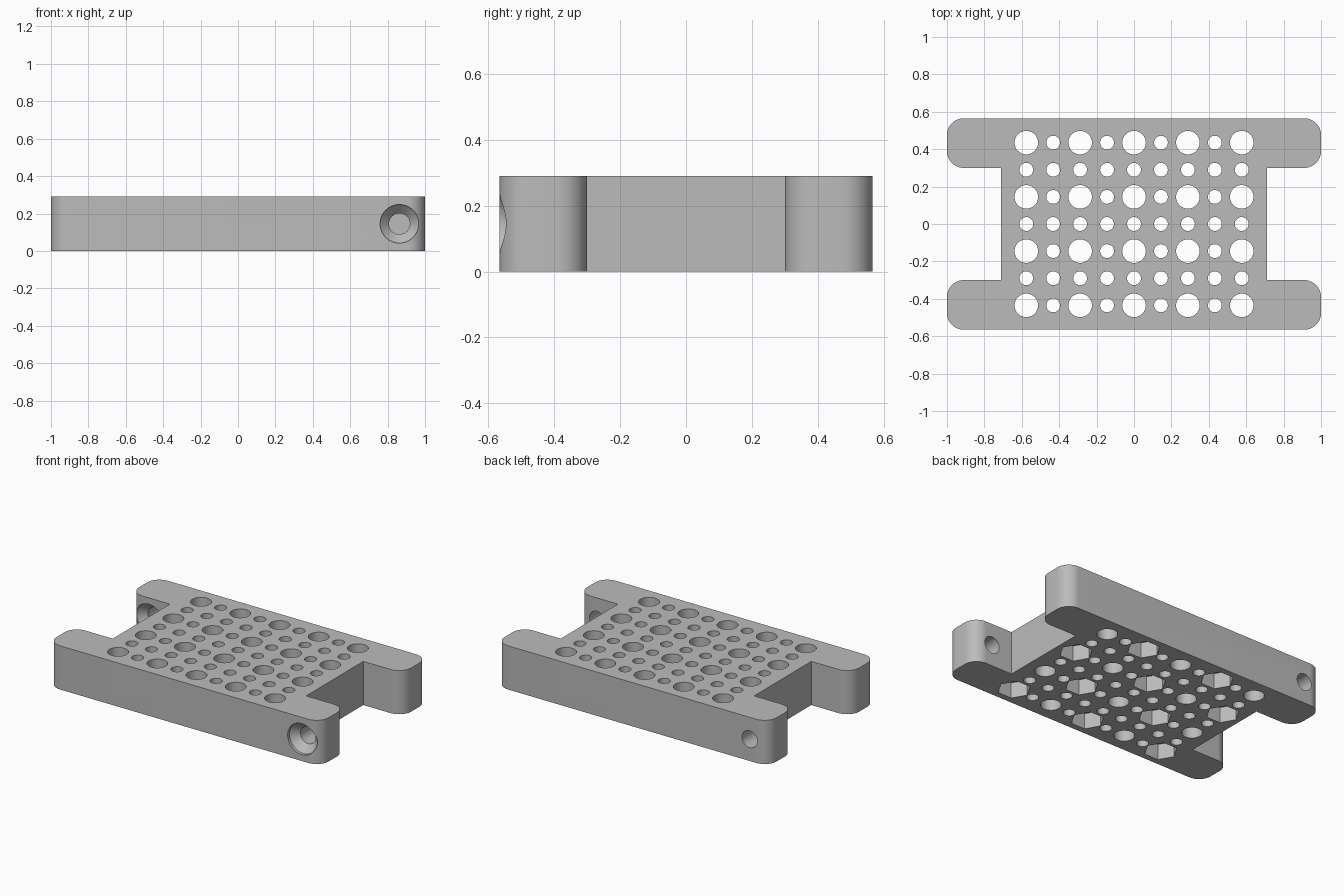
import bpy, bmesh, math
from mathutils import Matrix, Vector

cube = bpy.data.objects.get("Cube")
if cube:
    bpy.data.objects.remove(cube, do_unlink=True)

H = 0.29                      # plate thickness
PITCH_X, PITCH_Y = 0.144, 0.145
ARM_X, ARM_Y, NOTCH_X, NOTCH_Y, FILLET = 1.0, 0.565, 0.71, 0.30, 0.09
SCREW_X = 0.863

grey = bpy.data.materials.new("plain grey")
grey.use_nodes = True
colour = (0.5, 0.5, 0.5, 1)
grey.diffuse_color = colour
grey.node_tree.nodes["Principled BSDF"].inputs["Base Color"].default_value = colour


def make_object(name, bm):
    bmesh.ops.recalc_face_normals(bm, faces=bm.faces)
    mesh = bpy.data.meshes.new(name)
    bm.to_mesh(mesh)
    bm.free()
    mesh.materials.append(grey)
    obj = bpy.data.objects.new(name, mesh)
    bpy.context.collection.objects.link(obj)
    return obj


def add_prism(bm, x, y, z0, z1, radius, sides, turn=0.0):
    place = Matrix.Translation((x, y, (z0 + z1) / 2)) @ Matrix.Rotation(turn, 4, 'Z')
    bmesh.ops.create_cone(bm, cap_ends=True, segments=sides, radius1=radius,
                          radius2=radius, depth=z1 - z0, matrix=place)


def add_screw_hole(bm, x, y):
    # Straight mouth, conical seat and shank, running along +y from the face at y
    profile = [(-0.05, 0.103), (0.02, 0.103), (0.068, 0.056), (0.32, 0.056)]
    sides = 48
    rings = []
    for depth, r in profile:
        ring = []
        for k in range(sides):
            a = math.tau * k / sides
            ring.append(bm.verts.new((x + r * math.cos(a), y + depth, H / 2 + r * math.sin(a))))
        rings.append(ring)
    for a, b in zip(rings, rings[1:]):
        for k in range(sides):
            n = (k + 1) % sides
            bm.faces.new((a[k], a[n], b[n], b[k]))
    bm.faces.new(rings[0])
    bm.faces.new(rings[-1])


# Plate outline: one quarter, then mirrored round
quarter = [Vector((NOTCH_X, NOTCH_Y))]
for centre_y, start in ((NOTCH_Y + FILLET, -90), (ARM_Y - FILLET, 0)):
    for k in range(13):
        a = math.radians(start + 90 * k / 12)
        quarter.append(Vector((ARM_X - FILLET + FILLET * math.cos(a),
                               centre_y + FILLET * math.sin(a))))
outline = []
for sx, sy in ((1, 1), (-1, 1), (-1, -1), (1, -1)):
    part = [(p.x * sx, p.y * sy) for p in quarter]
    outline += part if sx * sy > 0 else part[::-1]

bm = bmesh.new()
base = bm.faces.new([bm.verts.new((x, y, 0)) for x, y in outline])
top = bmesh.ops.extrude_face_region(bm, geom=[base])
bmesh.ops.translate(bm, vec=(0, 0, H),
                    verts=[v for v in top["geom"] if isinstance(v, bmesh.types.BMVert)])
plate = make_object("mounting_plate", bm)

# Grid of large and small through holes, with nut pockets on alternate large holes
holes, pockets, screws = bmesh.new(), bmesh.new(), bmesh.new()
for i in range(-4, 5):
    for j in range(-3, 4):
        x, y = i * PITCH_X, j * PITCH_Y
        large = i % 2 == 0 and j % 2 != 0
        add_prism(holes, x, y, -0.05, H + 0.05, 0.063 if large else 0.037,
                  40 if large else 28)
        if large and (i // 2 + (3 - j) // 2) % 2 == 1:
            add_prism(pockets, x, y, -0.05, 0.105, 0.102, 6, math.radians(30))

# Countersunk screw holes in two opposite arms
add_screw_hole(screws, SCREW_X, -ARM_Y)
add_screw_hole(screws, -SCREW_X, NOTCH_Y)

# Cut everything out of the plate
bpy.context.view_layer.objects.active = plate
for name, shape in (("through_hole_cutter", holes), ("nut_pocket_cutter", pockets),
                    ("screw_hole_cutter", screws)):
    cutter = make_object(name, shape)
    cutter.hide_render = True
    mod = plate.modifiers.new(name, 'BOOLEAN')
    mod.operation = 'DIFFERENCE'
    mod.solver = 'EXACT'
    mod.object = cutter
    bpy.ops.object.modifier_apply(modifier=mod.name)
    bpy.data.objects.remove(cutter, do_unlink=True)

bpy.ops.object.select_all(action='DESELECT')
plate.select_set(True)
bpy.ops.object.shade_smooth_by_angle(angle=math.radians(25))
